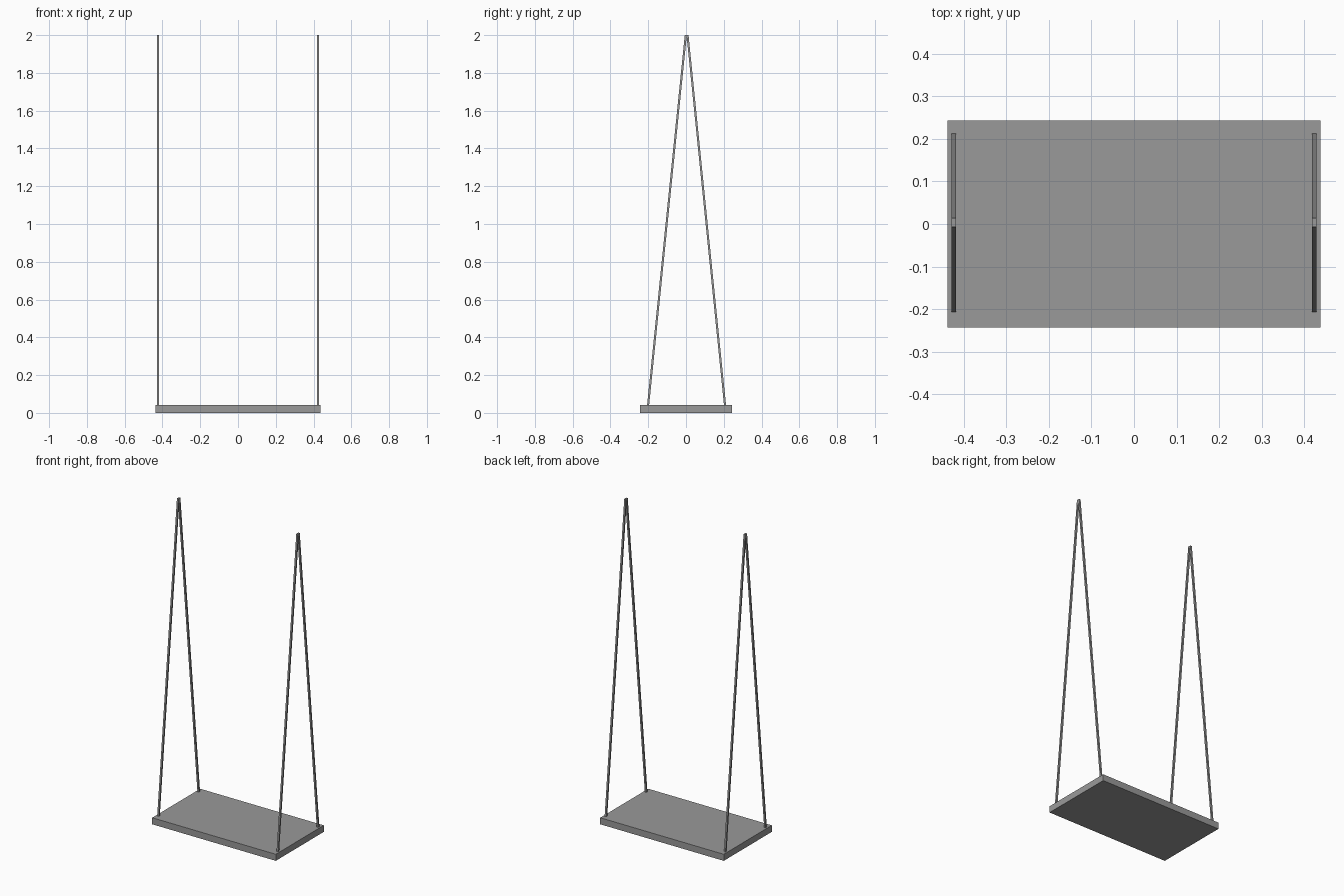
import bpy
import bmesh
from mathutils import Vector

default = bpy.data.objects.get("Cube")
if default:
    bpy.data.objects.remove(default, do_unlink=True)

# Single grey finish
grey = bpy.data.materials.new("grey")
grey.use_nodes = True
colour = (0.32, 0.32, 0.32, 1)
grey.diffuse_color = colour
grey.node_tree.nodes["Principled BSDF"].inputs["Base Color"].default_value = colour


def box(name, lower, upper, width, depth):
    """Box whose bottom and top centres are given; its ends stay level."""
    bm = bmesh.new()
    bmesh.ops.create_cube(bm, size=1)
    lower, upper = Vector(lower), Vector(upper)
    for v in bm.verts:
        centre = upper if v.co.z > 0 else lower
        v.co = centre + Vector((v.co.x * width, v.co.y * depth, 0))
    mesh = bpy.data.meshes.new(name)
    bm.to_mesh(mesh)
    bm.free()
    mesh.materials.append(grey)
    obj = bpy.data.objects.new(name, mesh)
    bpy.context.collection.objects.link(obj)
    return obj


# Seat board
SEAT_TOP = 0.042
box("seat", (0, 0, 0), (0, 0, SEAT_TOP), 0.876, 0.486)

# Pairs of straight ropes rising from the seat to a shared point on each side
ROPE = 0.011
for side, x in (("left", 0.423), ("right", -0.423)):
    for end, foot, tip in (("front", -0.201, -0.001), ("back", 0.207, 0.008)):
        box(f"{side}_{end}_rope", (x, foot, SEAT_TOP - 0.005), (x, tip, 2), ROPE, ROPE)
